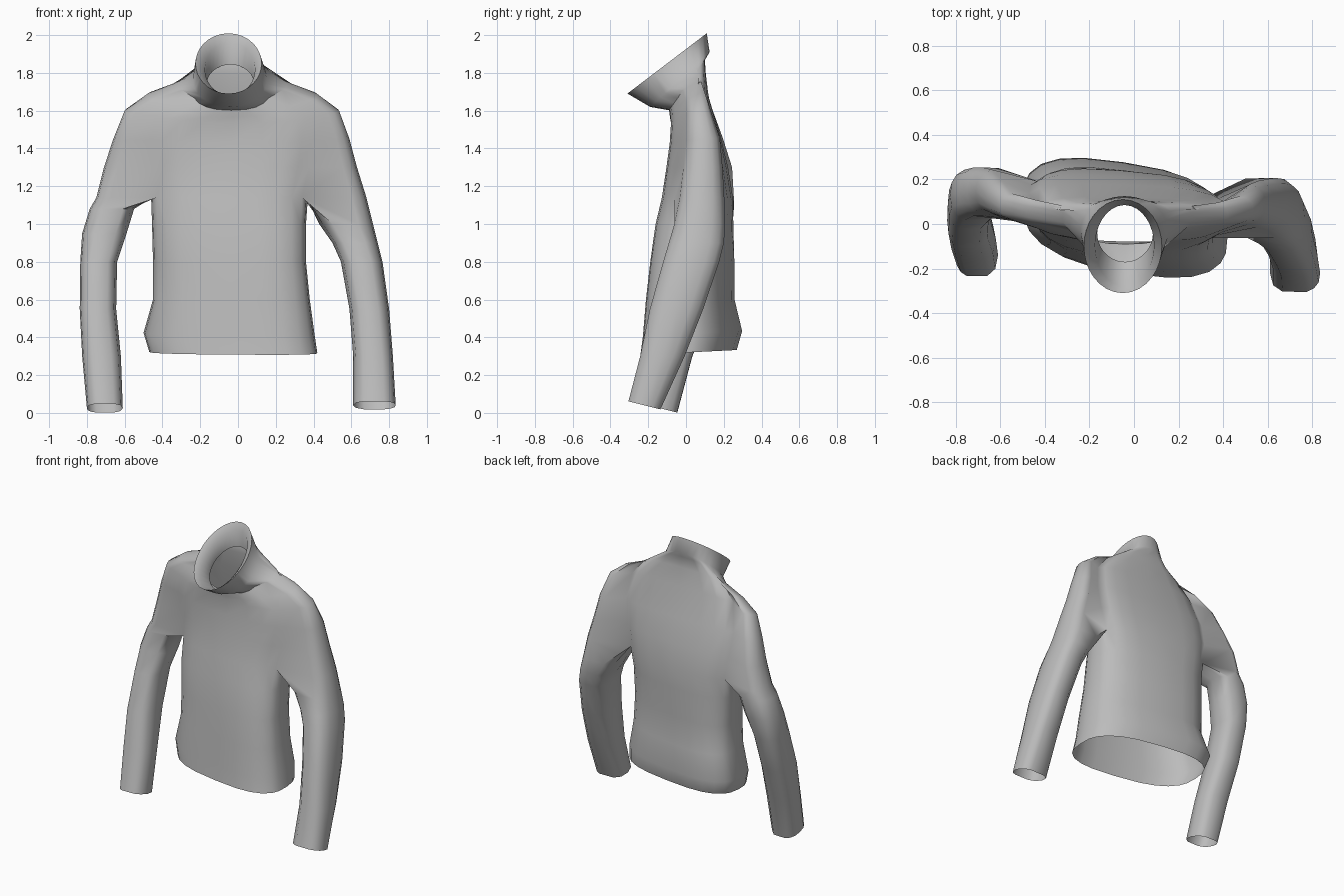
import bpy, bmesh
from math import sin, cos, radians, copysign

cube = bpy.data.objects.get("Cube")
if cube:
    bpy.data.objects.remove(cube)

FRONT, ARM, PIT = 9, 7, 3      # points across the chest, round a sleeve, under an arm
bm = bmesh.new()


def span(a, b, n):
    return [a + (b - a) * i / (n - 1) for i in range(n)]


def inner(a, b, n):
    return span(a, b, n + 2)[1:-1]


def points(angles, z, box, slope=0, shear=0, power=.8, mirror=1):
    """Vertices on a rounded box outline, tilted by slope and skewed by shear."""
    x0, x1, y0, y1 = box
    cx, cy = (x0 + x1) / 2, (y0 + y1) / 2
    out = []
    for a in angles:
        c, s = cos(radians(a)), sin(radians(a))
        x = cx + mirror * (x1 - x0) / 2 * copysign(abs(c) ** power, c)
        y = cy + (y1 - y0) / 2 * copysign(abs(s) ** power, s) + shear * x
        out.append(bm.verts.new((x, y, z + slope * (y - cy))))
    return out


def loft(rings):
    for a, b in zip(rings, rings[1:]):
        n = len(a)
        for i in range(n):
            j = (i + 1) % n
            bm.faces.new((a[i], a[j], b[j], b[i]))


CHEST, BACK = span(205, 335, FRONT), span(25, 155, FRONT)
OUTER = span(-68, 68, ARM)
SLEEVE = [-115] + OUTER + [115] + inner(115, 245, PIT)

# Chest and shoulders: height, slope, shear, torso box, right arm box, left arm box
upper = [
    (1.14, 0, -.08, (-.46, .37, -.125, .235), (-.75, -.48, .03, .26), (.40, .68, -.04, .21)),
    (1.30, 0, -.07, (-.49, .41, -.10, .21), (-.71, -.44, .04, .25), (.36, .63, -.02, .20)),
    (1.45, .15, -.04, (-.50, .43, -.085, .175), (-.66, -.42, .025, .20), (.34, .59, -.005, .185)),
    (1.60, .65, -.02, (-.46, .40, -.08, .12), (-.60, -.40, .015, .14), (.32, .535, 0, .13)),
    (1.68, 1.2, 0, (-.36, .30, -.085, .105), (-.48, -.32, 0, .11), (.27, .42, -.005, .10)),
    (1.735, 1.4, 0, (-.25, .18, -.09, .10), (-.32, -.23, -.02, .08), (.17, .26, -.02, .08)),
]
rings = []
for z, slope, shear, torso, right, left in upper:
    f = points(CHEST, z, torso, slope, shear)
    b = points(BACK, z, torso, slope, shear, .65)
    al = points(OUTER, z, left, slope * .4)
    ar = points(OUTER, z, right, slope * .4, mirror=-1)
    rings.append(f + al + b + ar[::-1])
    if len(rings) == 1:
        pit_l = points(inner(-25, 25, PIT), z, torso, 0, shear)
        pit_r = points(inner(155, 205, PIT), z, torso, 0, shear)
        waist_top = f + pit_l + b + pit_r
        sleeve_l = [f[-1]] + al + [b[0]] + pit_l[::-1]
        sleeve_r = [f[0]] + ar + [b[-1]] + pit_r

# Forward-leaning collar with a folded inner edge
NECK = span(220, 320, FRONT) + inner(-40, 40, ARM) + span(40, 140, FRONT) + inner(140, 220, ARM)
for z, slope, box in [
    (1.765, .92, (-.24, .155, -.19, .125)),
    (1.85, .76, (-.225, .125, -.31, .11)),
    (1.82, .76, (-.175, .09, -.28, .085)),
    (1.74, .80, (-.165, .085, -.17, .09)),
]:
    rings.append(points(NECK, z, box, slope, power=1))
loft(rings)

# Lower body down to the open hem
TORSO = CHEST + inner(-25, 25, PIT) + BACK + inner(155, 205, PIT)
loft([waist_top] + [points(TORSO, z, box, slope, shear, .72) for z, slope, shear, box in [
    (1.00, 0, -.10, (-.455, .36, -.155, .235)),
    (.80, 0, -.13, (-.45, .36, -.18, .235)),
    (.60, 0, -.14, (-.45, .38, -.20, .235)),
    (.42, .05, -.15, (-.50, .405, -.215, .27)),
    (.32, .05, -.15, (-.47, .42, -.225, .245)),
]])

# Sleeves down to the open cuffs
loft([sleeve_r] + [points(SLEEVE, z, box, slope, mirror=-1) for z, slope, box in [
    (1.08, 0, (-.785, -.55, .03, .26)),
    (.95, 0, (-.825, -.59, .01, .25)),
    (.80, 0, (-.835, -.64, -.03, .22)),
    (.55, 0, (-.838, -.645, -.11, .14)),
    (.30, 0, (-.825, -.62, -.17, .04)),
    (.025, -.25, (-.80, -.61, -.24, -.04)),
]])
loft([sleeve_l] + [points(SLEEVE, z, box, slope) for z, slope, box in [
    (1.00, 0, (.43, .715, -.07, .215)),
    (.90, 0, (.50, .74, -.10, .21)),
    (.80, 0, (.545, .765, -.13, .185)),
    (.55, 0, (.59, .80, -.20, .10)),
    (.30, 0, (.61, .82, -.25, .0)),
    (.04, -.25, (.61, .835, -.31, -.13)),
]])

bmesh.ops.recalc_face_normals(bm, faces=bm.faces)
mesh = bpy.data.meshes.new("jacket")
bm.to_mesh(mesh)
bm.free()
jacket = bpy.data.objects.new("jacket", mesh)
bpy.context.collection.objects.link(jacket)

grey = bpy.data.materials.new("grey cloth")
grey.use_nodes = True
grey.diffuse_color = (.5, .5, .5, 1)
grey.node_tree.nodes["Principled BSDF"].inputs["Base Color"].default_value = (.5, .5, .5, 1)
mesh.materials.append(grey)

bpy.context.view_layer.objects.active = jacket
jacket.select_set(True)
bpy.ops.object.shade_smooth_by_angle(angle=radians(60))
